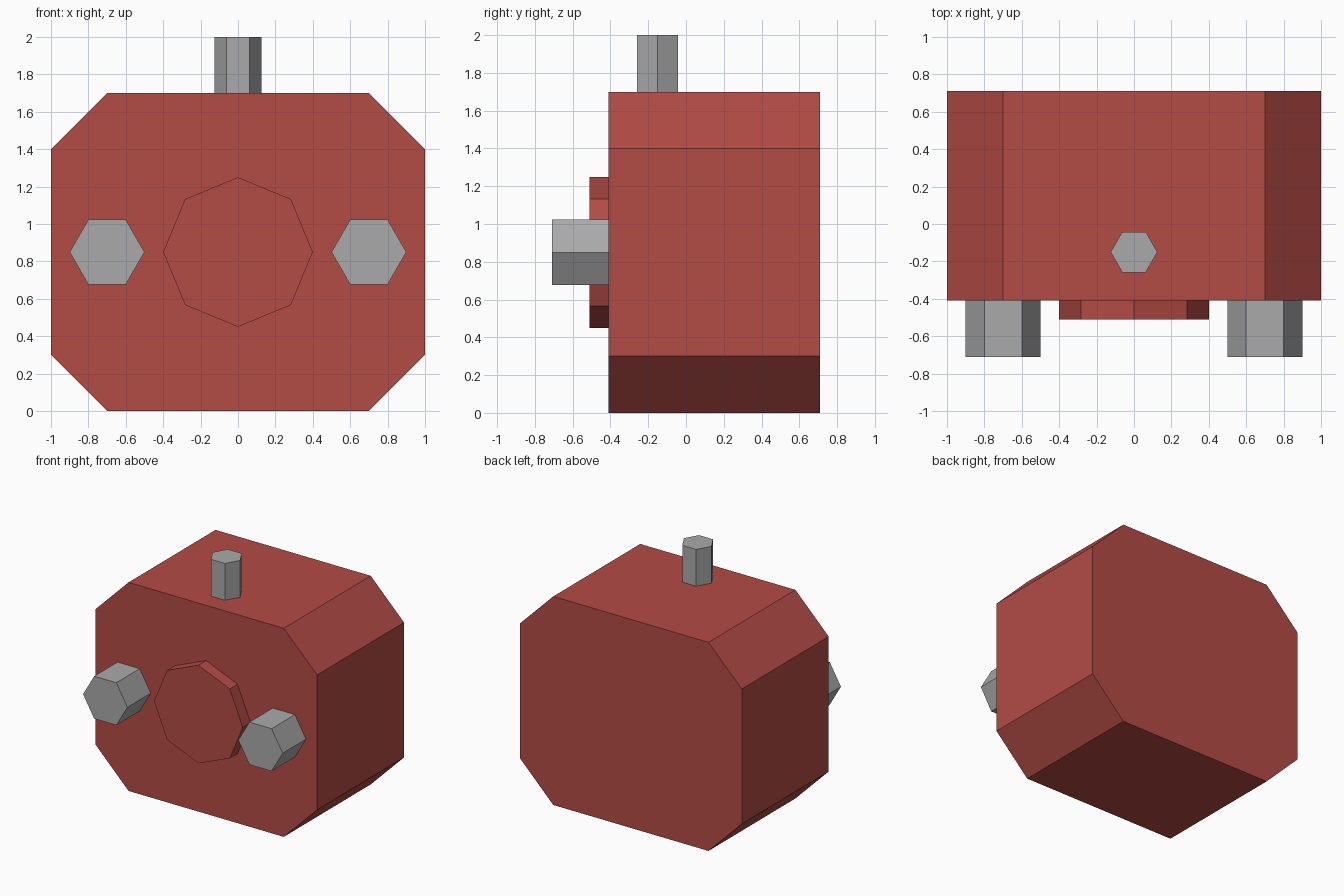
import bpy
import bmesh
import math
from mathutils import Vector

if "Cube" in bpy.data.objects:
    bpy.data.objects.remove(bpy.data.objects["Cube"])


def material(name, rgb):
    mat = bpy.data.materials.new(name)
    mat.diffuse_color = (*rgb, 1.0)
    mat.use_nodes = True
    mat.node_tree.nodes["Principled BSDF"].inputs["Base Color"].default_value = mat.diffuse_color
    return mat


RED = material("brick red", (0.45, 0.07, 0.06))
GREY = material("mid grey", (0.40, 0.40, 0.40))


def prism(name, profile, start, sweep, mat):
    """Extrude a flat outline, placed by start(u, v), along the sweep vector."""
    bm = bmesh.new()
    face = bm.faces.new([bm.verts.new(start(u, v)) for u, v in profile])
    result = bmesh.ops.extrude_face_region(bm, geom=[face], use_keep_orig=True)
    moved = [g for g in result["geom"] if isinstance(g, bmesh.types.BMVert)]
    bmesh.ops.translate(bm, verts=moved, vec=Vector(sweep))
    bmesh.ops.recalc_face_normals(bm, faces=bm.faces[:])
    mesh = bpy.data.meshes.new(name)
    bm.to_mesh(mesh)
    bm.free()
    mesh.materials.append(mat)
    obj = bpy.data.objects.new(name, mesh)
    bpy.context.collection.objects.link(obj)
    return obj


def polygon(sides, radius, cu, cv):
    return [(cu + radius * math.cos(math.tau * i / sides),
             cv + radius * math.sin(math.tau * i / sides)) for i in range(sides)]


FRONT, BACK, MID_Z = -0.41, 0.71, 0.85

# Body: box with four chamfered long edges
half_w, half_h, cut = 1.0, 0.85, 0.3
outline = []
for sx, sz in ((1, 1), (-1, 1), (-1, -1), (1, -1)):
    corner = [(sx * half_w, MID_Z + sz * (half_h - cut)),
              (sx * (half_w - cut), MID_Z + sz * half_h)]
    outline += corner if sx * sz > 0 else corner[::-1]
prism("body", outline, lambda u, v: (u, FRONT, v), (0, BACK - FRONT, 0), RED)

# Raised octagonal plate on the front
prism("front_plate", polygon(8, 0.4, 0, MID_Z),
      lambda u, v: (u, FRONT, v), (0, -0.1, 0), RED)

# Hexagonal pegs either side of the plate
for side, x in (("left", -0.7), ("right", 0.7)):
    prism(side + "_peg", polygon(6, 0.2, x, MID_Z),
          lambda u, v: (u, FRONT, v), (0, -0.3, 0), GREY)

# Hexagonal post on top
prism("top_post", polygon(6, 0.125, 0, -0.15),
      lambda u, v: (u, v, 1.7), (0, 0, 0.3), GREY)
